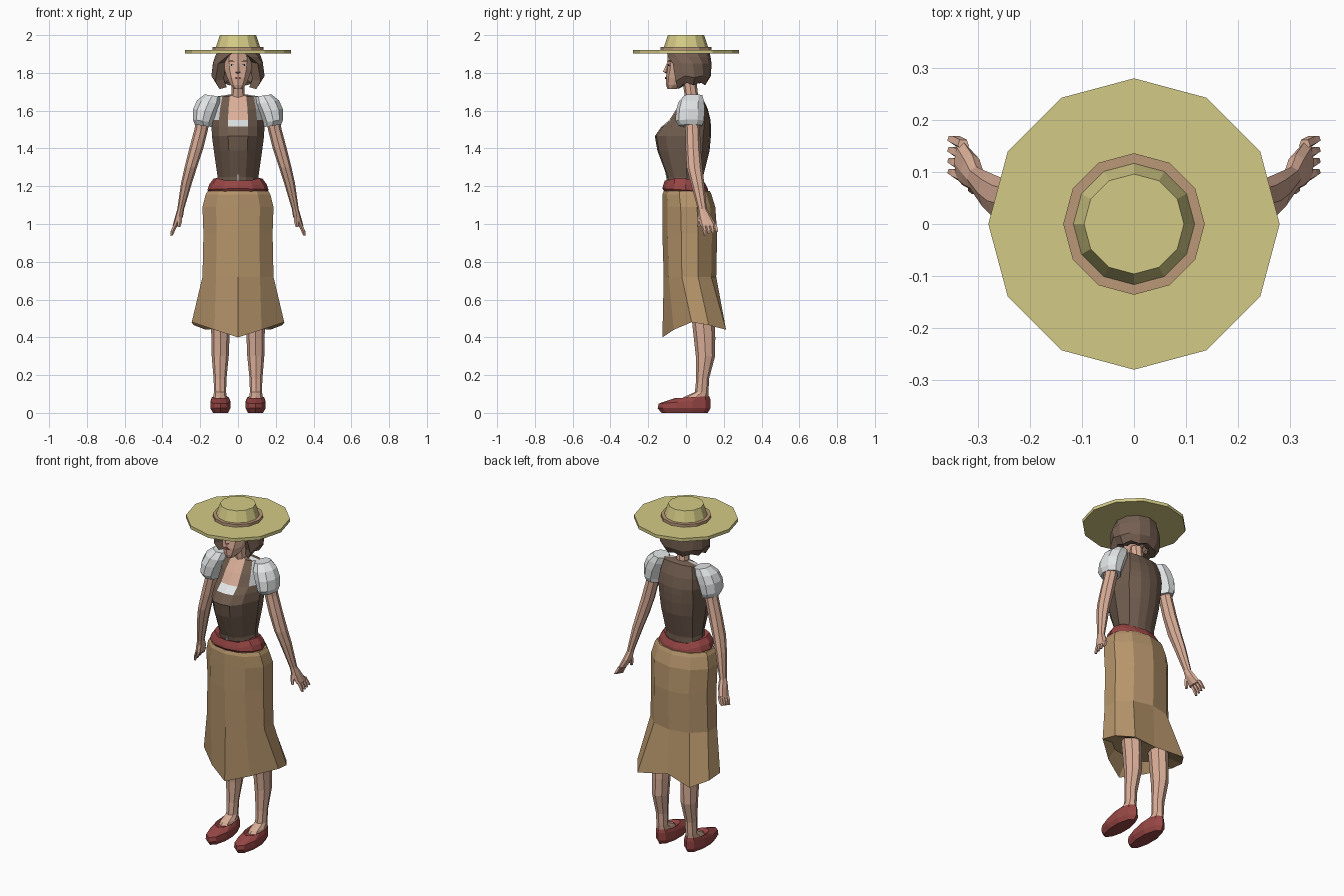
import bpy, bmesh, math
from mathutils import Vector


def lin(c):
    c /= 255
    return c / 12.92 if c < 0.04045 else ((c + 0.055) / 1.055) ** 2.4


def mat(name, r, g, b):
    m = bpy.data.materials.new(name)
    m.diffuse_color = (lin(r), lin(g), lin(b), 1)
    return m


STRAW = mat("straw", 212, 202, 134)
BAND = mat("tan band", 186, 152, 120)
SKIN = mat("skin", 218, 174, 152)
HAIR = mat("brown hair", 118, 96, 82)
VEST = mat("brown cloth", 112, 92, 78)
WHITE = mat("white cloth", 226, 229, 230)
RED = mat("red", 150, 70, 68)
SKIRT = mat("tan cloth", 182, 149, 107)
DARK = mat("dark brown", 60, 45, 40)
LIP = mat("lip", 165, 100, 92)


def loft(name, rings, mats, rule=None):
    """Skin a stack of equal-length rings and cap both ends."""
    bm = bmesh.new()
    vs = [[bm.verts.new(p) for p in r] for r in rings]
    n = len(rings[0])
    for i in range(len(rings) - 1):
        for j in range(n):
            k = (j + 1) % n
            f = bm.faces.new((vs[i][j], vs[i][k], vs[i + 1][k], vs[i + 1][j]))
            if rule:
                f.material_index = rule(i, j)
    bm.faces.new(vs[0])
    bm.faces.new(vs[-1])
    bmesh.ops.recalc_face_normals(bm, faces=bm.faces)
    me = bpy.data.meshes.new(name)
    bm.to_mesh(me)
    bm.free()
    for m in mats:
        me.materials.append(m)
    ob = bpy.data.objects.new(name, me)
    bpy.context.collection.objects.link(ob)
    return ob


def ring(z, w, f, b, n=12, cx=0.0, tilt=0.0, slope=0.0):
    """Horizontal oval: half width w, front y f, back y b; tilt along x, slope along y."""
    top = max(math.sin(2 * math.pi * k / n) for k in range(n))
    pts = []
    for k in range(n):
        a = 2 * math.pi * k / n
        x = w * math.sin(a) / top
        y = (f + b) / 2 - (b - f) / 2 * math.cos(a)
        pts.append((cx + x, y, z + tilt * x + slope * (y - (f + b) / 2)))
    return pts


def mirrored(half):
    """Close a half outline that starts and ends on x = 0."""
    return half + [(-x, y, z) for x, y, z in half[-2:0:-1]]


def limb(name, rows, m, s, n=8, tilt=0.0):
    """Tube from rows of (z, centre x, centre y, radius x, radius y) on side s."""
    return loft(name, [[(s * x, y, z) for x, y, z in ring(z, rx, cy - ry, cy + ry, n, cx, tilt)]
                       for z, cx, cy, rx, ry in rows], [m])


# Hat
loft("hat_brim", [ring(z, .28, -.28, .28) for z in (1.902, 1.921)], [STRAW])
loft("hat_band", [ring(z, .136, -.136, .136) for z in (1.915, 1.937)], [BAND])
loft("hat_crown", [ring(z, r, -r, r) for z, r in ((1.92, .122), (2.0, .096))], [STRAW])

# Head and neck
loft("head", [ring(z, w, f, b, 10) for z, w, f, b in (
    (1.715, .022, -.098, -.05), (1.735, .04, -.105, 0), (1.775, .058, -.107, .04),
    (1.82, .072, -.1, .07), (1.86, .076, -.097, .085), (1.905, .074, -.098, .08))], [SKIN])
loft("neck", [ring(z, w, f, b, 8) for z, w, f, b in (
    (1.62, .05, -.03, .08), (1.67, .036, -.005, .065), (1.76, .034, -.02, .055))], [SKIN])
loft("nose", [ring(z, w, f, -.09, 4) for z, w, f in (
    (1.796, .009, -.103), (1.806, .013, -.122), (1.855, .006, -.1))], [SKIN])


def face_plate(name, x, y, z, w, h, m, turn):
    """Thin diamond-ended plate on the face."""
    out = [(-w, 0), (-w * .4, h), (w * .4, h), (w, 0), (w * .4, -h), (-w * .4, -h)]
    loft(name, [[(x + u, y + d + abs(turn) * (u if x > 0 else -u), z + v) for u, v in out]
                for d in (0, .008)], [m])


for s, side in ((1, "right"), (-1, "left")):
    face_plate(side + "_eye", s * .034, -.093, 1.842, .014, .005, WHITE, .45)
    face_plate(side + "_iris", s * .034, -.095, 1.842, .006, .005, DARK, .45)
    face_plate(side + "_brow", s * .035, -.094, 1.862, .017, .003, HAIR, .45)
face_plate("mouth", 0, -.112, 1.773, .018, .006, LIP, 0)


# Bobbed hair: a thick open shell round the back of the head
def hair_ring(z, w, d, reach, jag=0.0):
    ts = [math.radians(reach) * (k / 5 - 1) for k in range(11)]
    outer = [(w * math.sin(t), .01 + d * math.cos(t), z + (jag if k % 2 else -jag) - .02 * (abs(t) > 2 and jag > 0))
             for k, t in enumerate(ts)]
    inner = [(x * .62, .01 + (y - .01) * .62, zz + .01) for x, y, zz in reversed(outer)]
    return outer + inner


loft("hair", [hair_ring(1.742, .115, .10, 122, .008), hair_ring(1.78, .142, .122, 122, .004),
              hair_ring(1.85, .136, .125, 130), hair_ring(1.885, .122, .12, 150),
              hair_ring(1.91, .112, .115, 168)], [HAIR])

# Torso: vest with straps, white blouse edge and bare neckline
XF = (0, .38, .72, 1, .8, .4, 0)
YF = (0, .03, .2, .55, .86, .97, 1)
body = [(1.17, .12, -.09, .09), (1.25, .108, -.10, .09), (1.39, .128, -.152, .125),
        (1.465, .138, -.165, .132), (1.515, .14, -.13, .132), (1.55, .14, -.088, .13),
        (1.61, .132, -.05, .115), (1.675, .115, .0, .085), (1.685, .05, .02, .065)]


def vest_rule(i, j):
    j = min(j, 11 - j)
    if j == 0 and i >= 4:
        return 1 if i == 4 else 2
    return 1 if j == 2 and i >= 5 else 0


loft("torso", [mirrored([(w * u, f + (b - f) * v, z) for u, v in zip(XF, YF)])
               for z, w, f, b in body], [VEST, WHITE, SKIN], vest_rule)
loft("vest_notch", [[(-.009, y, 1.21), (.009, y, 1.21), (0, y - .004, 1.27)]
                    for y in (-.104, -.097)], [WHITE])

# Belt, dipping at the front and back
belt = []
for z, w, f, b in ((1.165, .15, -.115, .11), (1.18, .162, -.125, .118),
                   (1.21, .152, -.122, .115), (1.24, .13, -.112, .10), (1.235, .10, -.09, .085)):
    belt.append([(x, y, zz - (.015 if abs(x) < .09 and z > 1.2 else 0))
                 for x, y, zz in ring(z, w, f, b, slope=-.06)])
loft("belt", belt, [RED])

# Skirt with a pointed, uneven hem
hem = mirrored([(0, -.125, .40), (.125, -.065, .44), (.245, .03, .48),
                (.235, .12, .465), (.17, .212, .44), (0, .17, .46)])
skirt = [ring(.50, .16, -.06, .14, 10), hem]
skirt += [ring(z, w, f, b, 10) for z, w, f, b in (
    (.72, .188, -.118, .16), (.95, .183, -.125, .165), (1.09, .188, -.125, .155),
    (1.155, .172, -.125, .135), (1.175, .16, -.118, .125))]
loft("skirt", skirt, [SKIRT])

# Limbs, one set for each side
for s, side in ((1, "right"), (-1, "left")):
    limb(side + "_sleeve", [(1.52, .183, .025, .046, .065), (1.545, .187, .022, .052, .078),
                            (1.60, .175, .025, .062, .078), (1.645, .155, .03, .062, .07),
                            (1.68, .135, .04, .042, .05)], WHITE, s, 9, .15)
    limb(side + "_arm", [(1.60, .178, .03, .035, .04), (1.50, .195, .035, .036, .039),
                         (1.40, .221, .038, .037, .04), (1.30, .25, .045, .033, .042),
                         (1.22, .272, .06, .029, .036), (1.08, .303, .086, .018, .024),
                         (1.04, .312, .1, .021, .035), (.99, .33, .118, .016, .043)], SKIN, s)
    for k in range(4):
        y = .09 + .021 * k
        limb(f"{side}_finger_{k + 1}", [(1.0, .328, y, .011, .011), (.97, .342, y + .007, .011, .011),
                                        (.94 + .006 * k, .352, y + .01, .007, .007)], SKIN, s, 5)
    limb(side + "_thumb", [(1.05, .308, .078, .012, .014), (1.01, .308, .07, .011, .012),
                           (.985, .312, .066, .007, .008)], SKIN, s, 5)
    limb(side + "_leg", [(.85, .09, .03, .07, .08), (.50, .094, .09, .05, .06),
                         (.40, .093, .098, .048, .057), (.30, .094, .103, .045, .051),
                         (.18, .095, .088, .034, .034), (.11, .095, .083, .032, .036),
                         (.085, .095, .055, .036, .065), (.06, .095, .04, .036, .075)], SKIN, s)
    # Slipper: toe lower than heel, opening set back over the foot
    shoe = [ring(0, .04, -.13, .115, 10, .093), ring(.025, .053, -.15, .13, 10, .093),
            ring(.06, .052, -.145, .13, 10, .093, 0, .08),
            ring(.083, .044, -.06, .122, 10, .094, 0, .06),
            ring(.07, .036, -.04, .112, 10, .094)]
    loft(side + "_shoe", [[(s * x, y, z) for x, y, z in r] for r in shoe], [RED])
